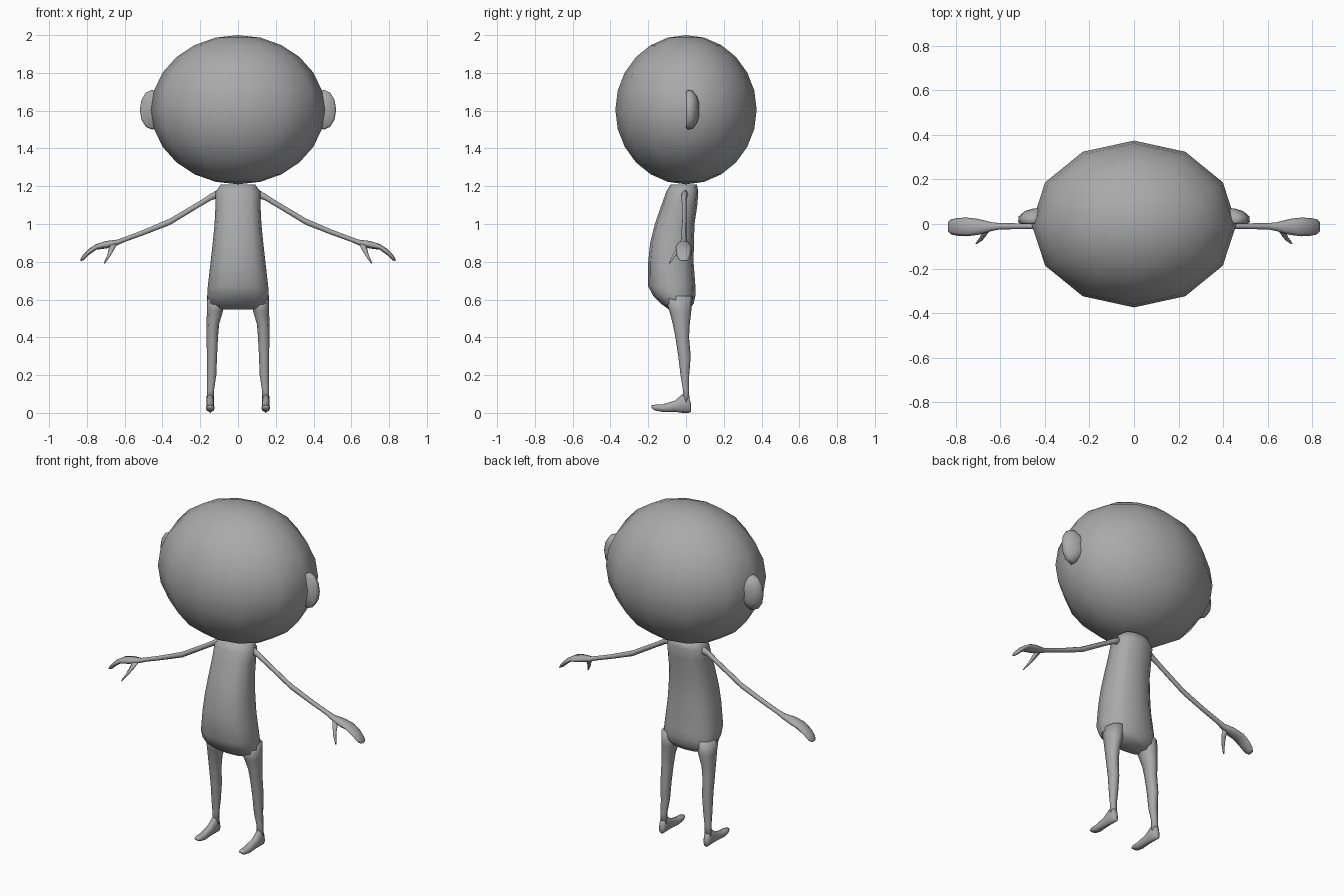
import bpy, bmesh, math
from mathutils import Vector

default_cube = bpy.data.objects.get("Cube")
if default_cube:
    bpy.data.objects.remove(default_cube, do_unlink=True)

# One plain grey clay for the whole figure
clay = bpy.data.materials.new("grey_clay")
clay.use_nodes = True
grey = (0.4, 0.4, 0.4, 1)
clay.diffuse_color = grey
clay.node_tree.nodes["Principled BSDF"].inputs["Base Color"].default_value = grey

AXES = {"x": Vector((1, 0, 0)), "y": Vector((0, 1, 0)), "z": Vector((0, 0, 1))}


def finish(name, bm, mirrored):
    """Turn a bmesh into a smooth, optionally mirrored, object."""
    bmesh.ops.recalc_face_normals(bm, faces=bm.faces[:])
    mesh = bpy.data.meshes.new(name)
    bm.to_mesh(mesh)
    bm.free()
    mesh.materials.append(clay)
    mesh.shade_smooth()
    obj = bpy.data.objects.new(name, mesh)
    bpy.context.collection.objects.link(obj)
    if mirrored:
        mirror = obj.modifiers.new("both_sides", "MIRROR")
        mirror.use_axis[0] = True
        mirror.use_mirror_merge = False
    return obj


def loft(name, plane, rows, sides=8, power=1.0, mirrored=True):
    """Skin rounded sections; row = centre x, y, z and two half sizes."""
    bm = bmesh.new()
    u, v = AXES[plane[0]], AXES[plane[1]]

    def soften(value):
        return math.copysign(abs(value) ** power, value)

    rings = []
    for x, y, z, half_u, half_v in rows:
        ring = []
        for i in range(sides):
            angle = math.tau * i / sides
            offset = u * half_u * soften(math.cos(angle)) + v * half_v * soften(math.sin(angle))
            ring.append(bm.verts.new(Vector((x, y, z)) + offset))
        rings.append(ring)
    for lower, upper in zip(rings, rings[1:]):
        for i in range(sides):
            j = (i + 1) % sides
            bm.faces.new((lower[i], lower[j], upper[j], upper[i]))
    bm.faces.new(rings[0])
    bm.faces.new(rings[-1])
    return finish(name, bm, mirrored)


# Head: wide twelve-sided ball
head = bmesh.new()
bmesh.ops.create_uvsphere(head, u_segments=12, v_segments=12, radius=1)
bmesh.ops.scale(head, vec=(0.46, 0.374, 0.395), verts=head.verts[:])
bmesh.ops.translate(head, vec=(0, 0, 1.605), verts=head.verts[:])
finish("head", head, False)

# Ears: discs with a flat front and a rounded back
loft("ears", "xz", [
    (.455, 0, 1.605, .055, .095),
    (.455, .01, 1.605, .065, .105),
    (.455, .035, 1.605, .062, .1),
    (.445, .058, 1.605, .045, .07),
    (.43, .07, 1.605, .02, .035),
], sides=12)

# Torso: narrow shoulders, belly pushed forward
loft("torso", "xy", [
    (0, -.012, 1.21, .09, .07),
    (0, -.02, 1.17, .119, .085),
    (0, -.035, 1.1, .119, .095),
    (0, -.06, 1, .124, .105),
    (0, -.074, .9, .134, .116),
    (0, -.08, .8, .145, .12),
    (0, -.075, .67, .16, .125),
    (0, -.062, .62, .163, .112),
    (0, -.047, .58, .158, .088),
    (0, -.035, .547, .11, .055),
], sides=12, power=0.8, mirrored=False)

# Arms: thin, sloping down into mitten hands
loft("arms", "yz", [
    (.09, -.005, 1.165, .02, .026),
    (.14, -.01, 1.145, .014, .018),
    (.2, -.01, 1.108, .012, .016),
    (.36, -.01, 1.012, .012, .017),
    (.5, -.01, .955, .013, .014),
    (.6, -.01, .918, .014, .013),
    (.64, -.012, .902, .02, .015),
    (.7, -.013, .89, .036, .02),
    (.75, -.013, .879, .042, .015),
    (.79, -.013, .852, .04, .017),
    (.82, -.013, .823, .034, .016),
    (.835, -.012, .808, .02, .005),
])

# Thumbs: pointed, hanging forward and down
loft("thumbs", "xy", [
    (.66, -.02, .895, .02, .015),
    (.672, -.045, .86, .014, .012),
    (.685, -.065, .83, .009, .01),
    (.7, -.08, .805, .006, .006),
    (.708, -.088, .79, .003, .003),
], sides=6)

# Legs: tapering from hip to ankle
loft("legs", "xy", [
    (.115, -.04, .62, .048, .075),
    (.122, -.03, .54, .043, .058),
    (.133, -.025, .47, .033, .045),
    (.136, -.02, .4, .03, .036),
    (.138, -.008, .3, .027, .033),
    (.14, -.006, .2, .025, .023),
    (.146, 0, .12, .019, .016),
    (.147, 0, .05, .019, .019),
], power=0.85)

# Feet: low heel, long toe turned slightly up
loft("feet", "xz", [
    (.147, .026, .028, .013, .022),
    (.147, .014, .045, .02, .045),
    (.147, -.018, .05, .02, .05),
    (.147, -.06, .035, .021, .029),
    (.147, -.125, .025, .023, .02),
    (.147, -.165, .028, .021, .015),
    (.147, -.183, .033, .013, .007),
], power=0.85)
